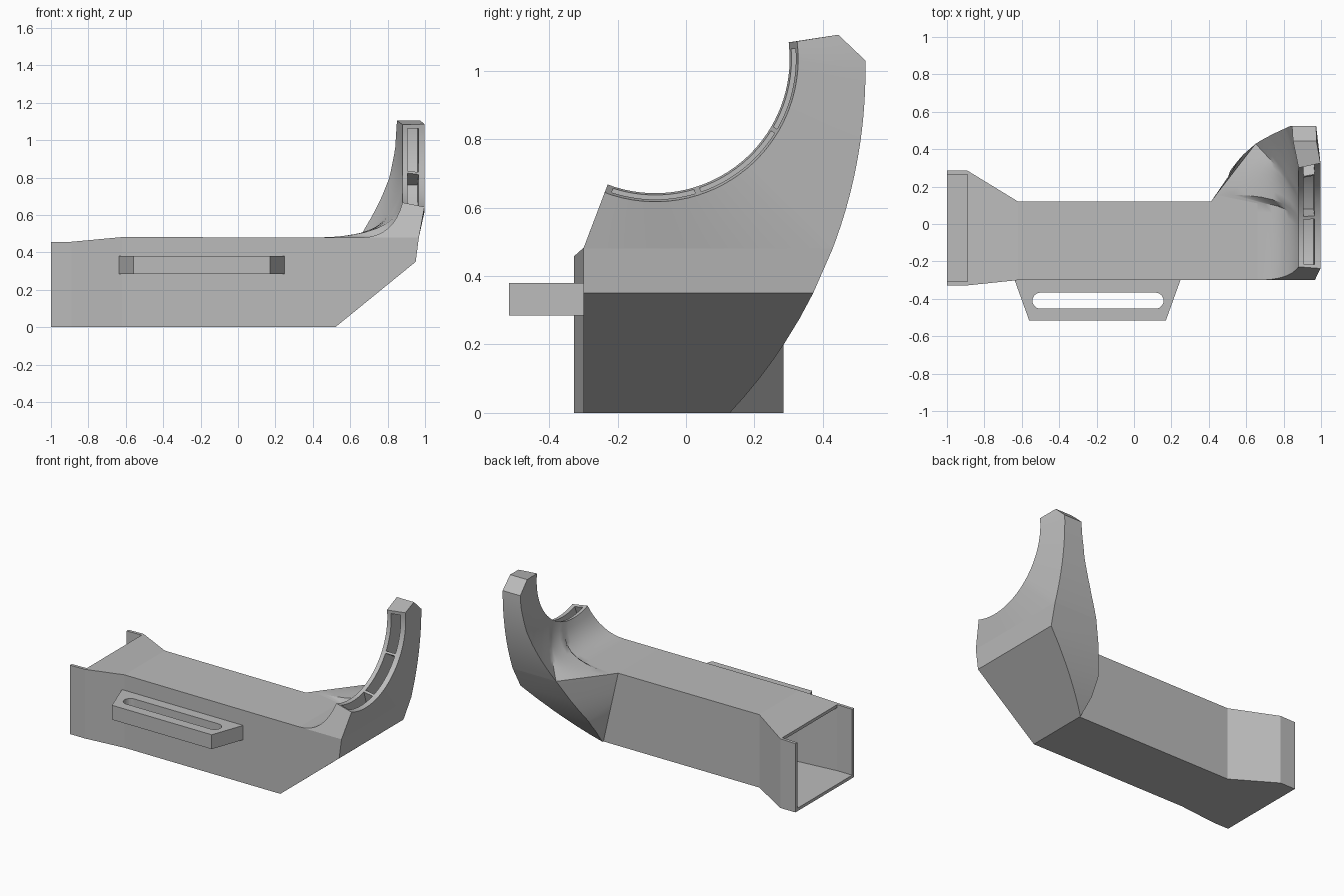
import bpy, bmesh
from math import cos, sin, radians, sqrt, pi
from mathutils import Vector

old = bpy.data.objects.get("Cube")
if old:
    bpy.data.objects.remove(old, do_unlink=True)

grey = bpy.data.materials.new("plain grey")
grey.use_nodes = True
grey.diffuse_color = (0.5, 0.5, 0.5, 1)
grey.node_tree.nodes["Principled BSDF"].inputs["Base Color"].default_value = grey.diffuse_color


def add_loft(bm, rings):
    """Closed solid through a list of equal-length rings."""
    vs = [[bm.verts.new(p) for p in r] for r in rings]
    n = len(rings[0])
    for a, b in zip(vs, vs[1:]):
        for i in range(n):
            j = (i + 1) % n
            bm.faces.new((a[i], a[j], b[j], b[i]))
    bm.faces.new(vs[0])
    bm.faces.new(vs[-1])


def make(name, lofts, smooth=False):
    bm = bmesh.new()
    for rings in lofts:
        add_loft(bm, rings)
    bmesh.ops.remove_doubles(bm, verts=bm.verts[:], dist=0.0005)
    bmesh.ops.recalc_face_normals(bm, faces=bm.faces[:])
    me = bpy.data.meshes.new(name)
    bm.to_mesh(me)
    bm.free()
    me.materials.append(grey)
    ob = bpy.data.objects.new(name, me)
    bpy.context.collection.objects.link(ob)
    if smooth:
        activate(ob)
        bpy.ops.object.shade_smooth_by_angle(angle=radians(30))
    return ob


def activate(ob):
    bpy.ops.object.select_all(action='DESELECT')
    ob.select_set(True)
    bpy.context.view_layer.objects.active = ob


def cut(ob, cutter):
    cutter.hide_render = True
    mod = ob.modifiers.new("cut", 'BOOLEAN')
    mod.operation = 'DIFFERENCE'
    mod.solver = 'EXACT'
    mod.object = cutter
    activate(ob)
    bpy.ops.object.modifier_apply(modifier=mod.name)
    bpy.data.objects.remove(cutter, do_unlink=True)


def interp(table, v):
    for (a, fa), (b, fb) in zip(table, table[1:]):
        if v <= b:
            return fa + (fb - fa) * (v - a) / (b - a)
    return table[-1][1]


# Duct walls: x, front y, back y, top z at each station
T = 0.02
stations = [(-1, -.328, .285, .455), (-.89, -.328, .285, .457),
            (-.62, -.3, .12, .482), (.41, -.3, .12, .48)]


def wall(x, y0, y1, z0, z1):
    return [(x, y0, z0), (x, y1, z0), (x, y1, z1), (x, y0, z1)]


make("duct_floor", [[wall(x, f, b, 0, T) for x, f, b, t in stations]])
make("duct_front_wall", [[wall(x, f, f + T, 0, t) for x, f, b, t in stations]])
make("duct_back_wall", [[wall(x, b - T, b, 0, t) for x, f, b, t in stations]])
make("duct_roof", [[wall(x, f + T, b - T, t - T, t) for x, f, b, t in stations[1:]]])


# Outline rules shared by the elbow and the curved nozzle
def back_y(z):
    return -.935 + sqrt(2.13 - (1 - z) ** 2)


def outer_x(z):
    return interp([(0, .52), (.35, .95), (.48, .967), (1.11, .975)], z)


def inner_x(z):
    return interp([(0, .52), (.1, .505), (.2, .515), (.35, .585), (.48, .65),
                   (.6, .72), (.7, .77), (.8, .81), (.95, .84), (1.11, .85)], z)


# Elbow below the nozzle
SEAM = .48
rings = []
for z in (0, .05, .1, .15, .2, .275, .35, SEAM):
    x0 = .52 - .108 * z / SEAM
    rings.append([(.41, -.3, z), (outer_x(z), -.3, z), (outer_x(z), back_y(z), z),
                  (inner_x(z), back_y(z), z), (x0, .12, z), (.41, .12, z)])
make("elbow", [rings], smooth=True)

# Curved nozzle around the mouth arc
CY, CZ = -.09, 1.035


def arc(x, r, deg):
    return Vector((x, CY + r * cos(radians(deg)), CZ + r * sin(radians(deg))))


def section(deg, C, D, M):
    A, B = arc(.88, .393, deg), arc(.997, .418, deg)
    n = 8
    curve = [D * (1 - k / n) ** 2 + M * 2 * (k / n) * (1 - k / n) + A * (k / n) ** 2
             for k in range(n)]
    return [A, B, C] + curve


def scoop_mid(deg, D, w):
    return (arc(.88, .393, deg) + D) / 2 + Vector((.04, -.03, -.06)) * w


rings = []
tip_C, tip_D = Vector((.975, .445, 1.105)), Vector((.85, .445, 1.105))
rings.append(section(7, tip_C, tip_D, scoop_mid(7, tip_D, 0)))
N = 16
for i in range(N + 1):
    f = i / N
    z = 1.03 + (SEAM - 1.03) * f
    deg = 2 - 52 * f
    C = Vector((outer_x(z), back_y(z), z))
    D = Vector((inner_x(z), back_y(z), z))
    rings.append(section(deg, C, D, scoop_mid(deg, D, f)))
last_mid = scoop_mid(-50, D, 1)
y_start = back_y(SEAM)
for i in range(1, N + 1):
    f = i / N
    y = y_start + (-.3 - y_start) * f
    deg = -50 - 60.7 * f
    k = min(1, (y_start - y) / (y_start - .12))
    D = Vector((.65 - .24 * k if y > .11 else .66, y, SEAM))
    M = last_mid.lerp(Vector((.83, y, SEAM)), k)
    rings.append(section(deg, Vector((outer_x(SEAM), y, SEAM)), D, M))
nozzle = make("curved_nozzle", [rings])

# Three outlet slots in the mouth
slots = []
for a, b in ((-108, -73.5), (-71, -32), (-30, 4)):
    s = []
    for i in range(13):
        d = a + (b - a) * i / 12
        s.append([arc(.905, .35, d), arc(.968, .35, d), arc(.96, .52, d), arc(.905, .52, d)])
    slots.append(s)
cut(nozzle, make("slot_cutter", slots))
activate(nozzle)
bpy.ops.object.shade_smooth_by_angle(angle=radians(30))

# Mounting bracket with a long rounded slot
plan = [(-.64, -.295), (-.56, -.517), (.17, -.517), (.25, -.295)]
bracket = make("mounting_bracket", [[[(x, y, z) for x, y in plan] for z in (.285, .38)]])
stadium = []
for cx, start in ((.115, -90), (-.50, 90)):
    for i in range(13):
        a = radians(start + 15 * i)
        stadium.append((cx + .043 * cos(a), -.41 + .043 * sin(a)))
cut(bracket, make("bracket_cutter", [[[(x, y, z) for x, y in stadium] for z in (.2, .5)]]))
